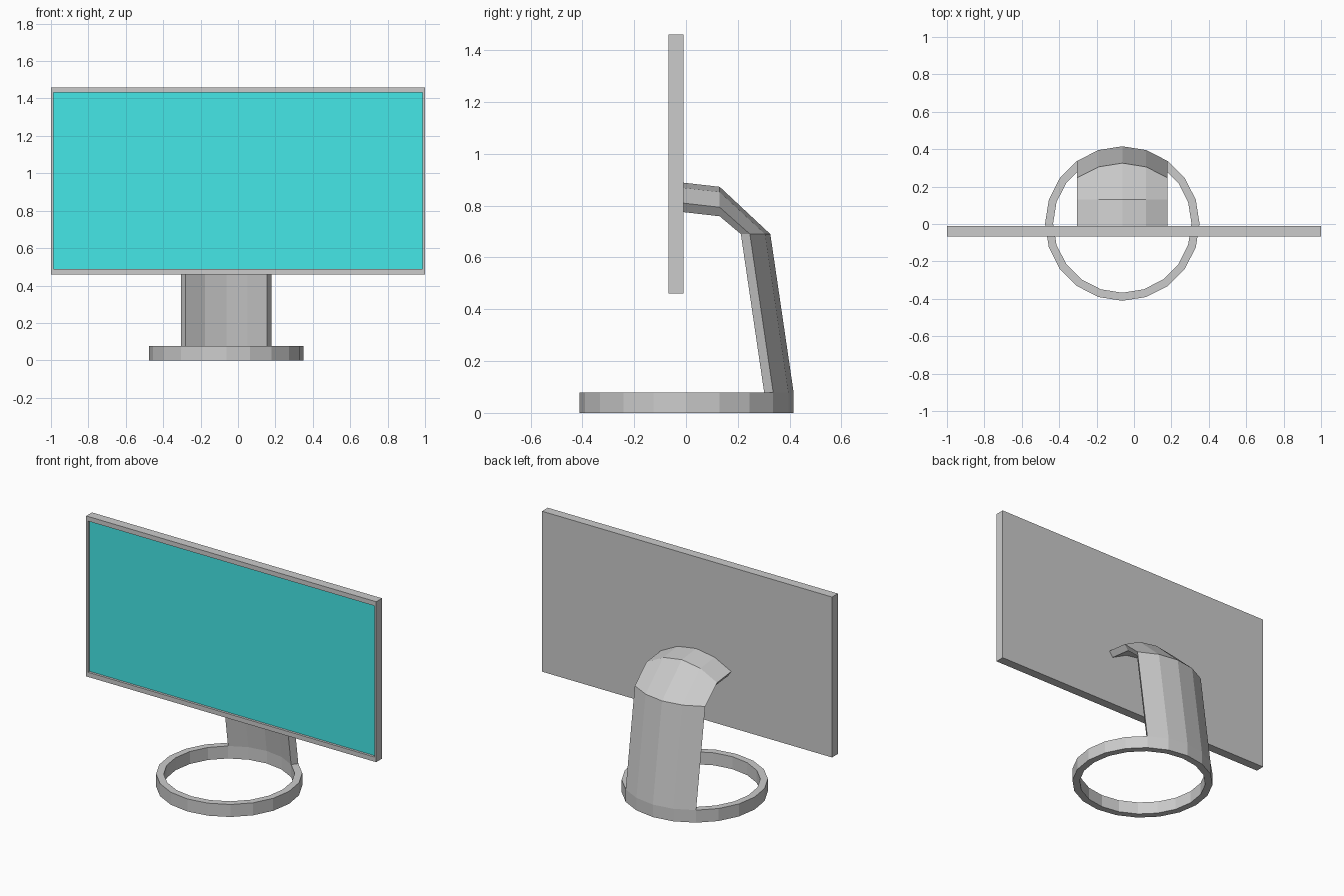
import bpy, bmesh
from math import cos, sin, tau
from mathutils import Matrix, Vector

if "Cube" in bpy.data.objects:
    bpy.data.objects.remove(bpy.data.objects["Cube"])


def finish(bm, name):
    bmesh.ops.recalc_face_normals(bm, faces=bm.faces)
    me = bpy.data.meshes.new(name)
    bm.to_mesh(me)
    bm.free()
    ob = bpy.data.objects.new(name, me)
    bpy.context.collection.objects.link(ob)
    return ob


# Monitor housing: slab with a recessed opening at the front
Y0, Y1, ZC, RECESS = -0.067, -0.01, 0.96, 0.015
SX, SZ = 0.987, 0.471          # half size of the screen opening
bm = bmesh.new()
bmesh.ops.create_cube(bm, size=1, matrix=Matrix.Translation((0, (Y0 + Y1) / 2, ZC))
                      @ Matrix.Diagonal((2, Y1 - Y0, 1, 1)))
bm.normal_update()
front = next(f for f in bm.faces if f.normal.y < -0.9)
for y in (Y0, Y0 + RECESS):    # bezel, then recess wall
    bmesh.ops.inset_individual(bm, faces=[front], thickness=0.005)
    for v in front.verts:
        v.co = Vector((SX if v.co.x > 0 else -SX, y, ZC + (SZ if v.co.z > ZC else -SZ)))
corners = [v.co.copy() for v in front.verts]
bmesh.ops.delete(bm, geom=[front], context='FACES_ONLY')
finish(bm, "monitor_housing")

# Screen panel at the bottom of the recess
me = bpy.data.meshes.new("screen")
me.from_pydata(corners, [], [(0, 1, 2, 3)])
mat = bpy.data.materials.new("screen_cyan")
mat.diffuse_color = (0.06, 0.8, 0.8, 1)
mat.use_nodes = True
mat.node_tree.nodes["Principled BSDF"].inputs["Base Color"].default_value = mat.diffuse_color
me.materials.append(mat)
screen = bpy.data.objects.new("screen", me)
bpy.context.collection.objects.link(screen)

# Stand: 20-sided ring base with a curved neck growing out of its rear arc
N, R_OUT, R_IN, CX, CY, H = 20, 0.413, 0.37, -0.0625, 0.0025, 0.078
bm = bmesh.new()


def circle(r, z):
    return [bm.verts.new((CX + r * cos(tau * i / N), CY + r * sin(tau * i / N), z))
            for i in range(N)]


rings = [circle(R_OUT, 0), circle(R_OUT, H), circle(R_IN, H), circle(R_IN, 0)]
NECK = range(3, 7)             # ring segments that carry the neck
for k in range(4):
    a, b = rings[k], rings[(k + 1) % 4]
    for i in range(N):
        if k == 1 and i in NECK:
            continue
        j = (i + 1) % N
        bm.faces.new((a[i], a[j], b[j], b[i]))

# Neck sections: leaning up, bending forward, meeting the housing
base = rings[1][3:8] + rings[2][3:8][::-1]
sections = [
    lambda p: (p.x, p.y - 0.09, 0.69),
    lambda p: (p.x, 0.13, p.y + 0.457),
    lambda p: (p.x, Y1, p.y + 0.473),
]
prev = base
for place in sections:
    loop = [bm.verts.new(place(v.co)) for v in base]
    for i in range(10):
        j = (i + 1) % 10
        bm.faces.new((prev[i], prev[j], loop[j], loop[i]))
    prev = loop
finish(bm, "stand")
